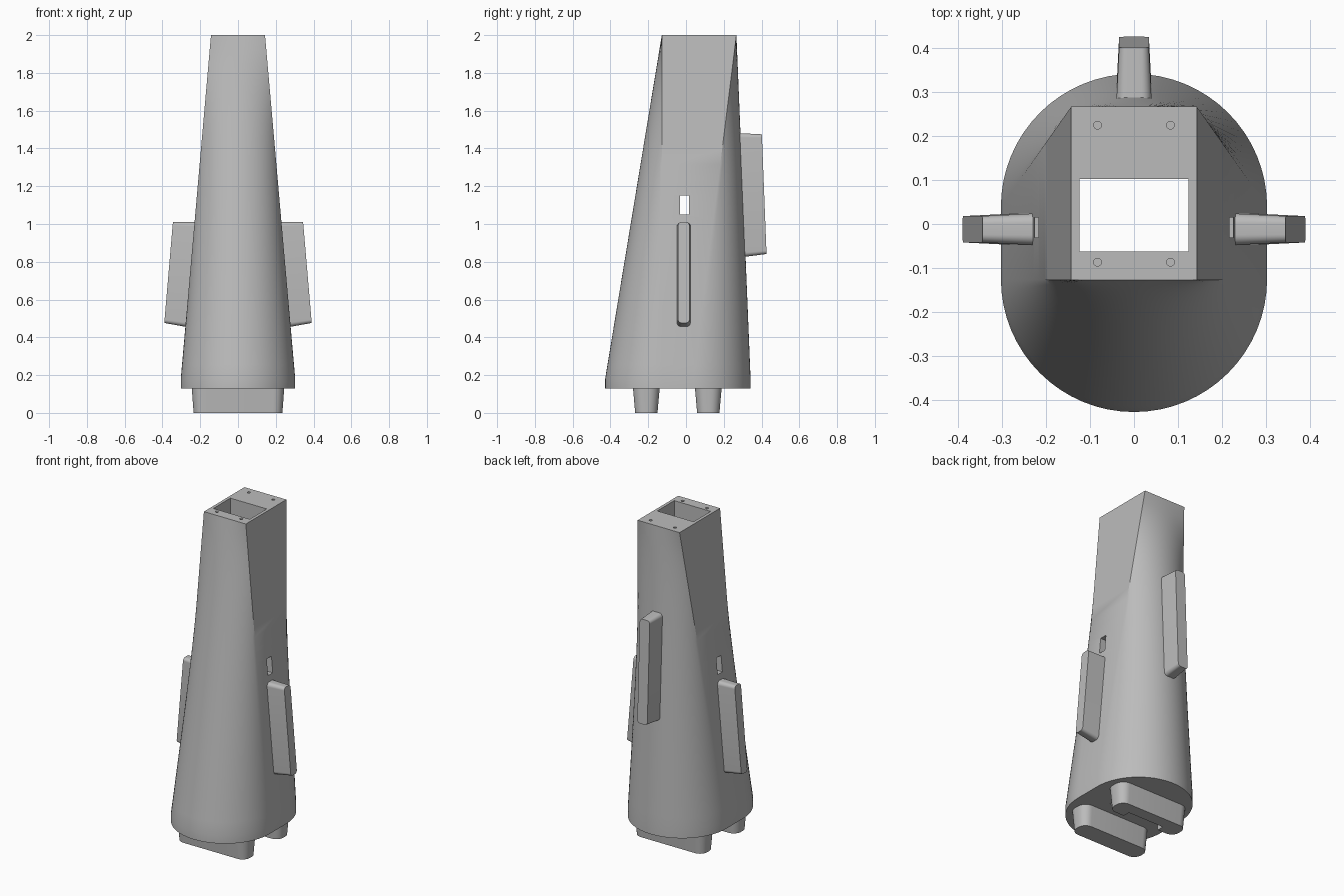
import bpy
import bmesh
from math import sin, cos, pi, atan
from mathutils import Matrix, Vector

cube = bpy.data.objects.get("Cube")
if cube:
    bpy.data.objects.remove(cube)

grey = bpy.data.materials.new("plain_grey")
grey.use_nodes = True
grey.diffuse_color = (0.5, 0.5, 0.5, 1)
grey.node_tree.nodes["Principled BSDF"].inputs["Base Color"].default_value = (0.5, 0.5, 0.5, 1)


def loft(name, rings, matrix=Matrix()):
    """Skin equal-length rings of points and cap both ends."""
    bm = bmesh.new()
    rows = [[bm.verts.new(matrix @ Vector(p)) for p in ring] for ring in rings]
    for a, b in zip(rows, rows[1:]):
        for i in range(len(a)):
            j = (i + 1) % len(a)
            bm.faces.new((a[i], a[j], b[j], b[i]))
    bm.faces.new(rows[0])
    bm.faces.new(rows[-1])
    bmesh.ops.recalc_face_normals(bm, faces=bm.faces)
    mesh = bpy.data.meshes.new(name)
    bm.to_mesh(mesh)
    bm.free()
    mesh.materials.append(grey)
    obj = bpy.data.objects.new(name, mesh)
    bpy.context.collection.objects.link(obj)
    return obj


def rounded_rect(hx, hy, r, z, cx=0, cy=0, steps=8):
    """Ring of a rectangle with filleted corners."""
    pts = []
    for k, (sx, sy) in enumerate(((1, 1), (-1, 1), (-1, -1), (1, -1))):
        for i in range(steps + 1):
            a = (k + i / steps) * pi / 2
            pts.append((cx + sx * (hx - r) + r * cos(a), cy + sy * (hy - r) + r * sin(a), z))
    return pts


def box(name, x0, x1, y0, y1, z0, z1):
    return loft(name, [[(x0, y0, z), (x1, y0, z), (x1, y1, z), (x0, y1, z)] for z in (z0, z1)])


def activate(obj):
    bpy.ops.object.select_all(action='DESELECT')
    obj.select_set(True)
    bpy.context.view_layer.objects.active = obj


def cut(obj, cutter):
    """Subtract a cutter and discard it."""
    cutter.hide_render = True
    mod = obj.modifiers.new("cut", 'BOOLEAN')
    mod.operation = 'DIFFERENCE'
    mod.solver = 'EXACT'
    mod.object = cutter
    activate(obj)
    bpy.ops.object.modifier_apply(modifier=mod.name)
    bpy.data.objects.remove(cutter)


def shaft():
    return box("shaft_cutter", -0.124, 0.124, -0.063, 0.103, -0.5, 2.5)


# Tower body: oval base blending into a rectangular top
BASE_R, TOP_X, ARC, ROWS = 0.303, 0.143, 32, 24
FRONT = (-0.125, -0.128, pi, -1)   # base arc centre, top edge, start angle, start side
BACK = (0.039, 0.267, 0, 1)


def body_ring(t, z):
    pts = []
    for centre, edge, start, side in (FRONT, BACK):
        for i in range(ARC + 1):
            a = start + pi * i / ARC
            low = Vector((BASE_R * cos(a), centre + BASE_R * sin(a), z))
            high = Vector((side * TOP_X * (1 - 2 * i / ARC), edge, z))
            pts.append(low.lerp(high, t))
    return pts


rings = [body_ring(0, 0.13)]
rings += [body_ring(i / ROWS, 0.18 + 1.82 * i / ROWS) for i in range(ROWS + 1)]
body = loft("tower_body", rings)
parts = [body]

# Central shaft, side slots and screw holes
cut(body, shaft())
cut(body, box("slot_cutter", -0.5, 0.5, -0.031, 0.015, 1.05, 1.15))
for x in (-0.083, 0.083):
    for y in (-0.087, 0.225):
        cut(body, loft("screw_cutter", [[(x + 0.009 * cos(i * pi / 8), y + 0.009 * sin(i * pi / 8), z)
                                         for i in range(16)] for z in (1.9, 2.1)]))

# Tapered feet
for name, y in (("front_foot", -0.21), ("back_foot", 0.118)):
    foot = loft(name, [rounded_rect(0.235, 0.059, 0.05, 0, 0, y),
                       rounded_rect(0.245, 0.071, 0.058, 0.135, 0, y)])
    parts.append(foot)
cut(parts[-1], shaft())


# Drafted fins standing square to the sloping walls
def fin(name, heading, tip, slope, half_w, half_l, depth):
    t = atan(slope)
    frame = Matrix(((0, -sin(t), cos(t)), (1, 0, 0), (0, cos(t), sin(t)))).to_4x4()
    matrix = Matrix.Translation(tip) @ Matrix.Rotation(heading, 4, 'Z') @ frame
    parts.append(loft(name, [
        rounded_rect(half_w + 0.05 * depth, half_l + 0.09 * depth, 0.024, -depth),
        rounded_rect(half_w, half_l, 0.018, 0)], matrix))


for name, heading, side in (("left_fin", 0, 1), ("right_fin", pi, -1)):
    fin(name, heading, (side * 0.3675, -0.012, 0.743), 0.0856, 0.03, 0.268, 0.145)
fin("back_fin", pi / 2, (0, 0.414, 1.158), 0.039, 0.034, 0.317, 0.14)

for part in parts:
    activate(part)
    bpy.ops.object.shade_smooth_by_angle(angle=pi / 6)
bpy.ops.object.select_all(action='DESELECT')
